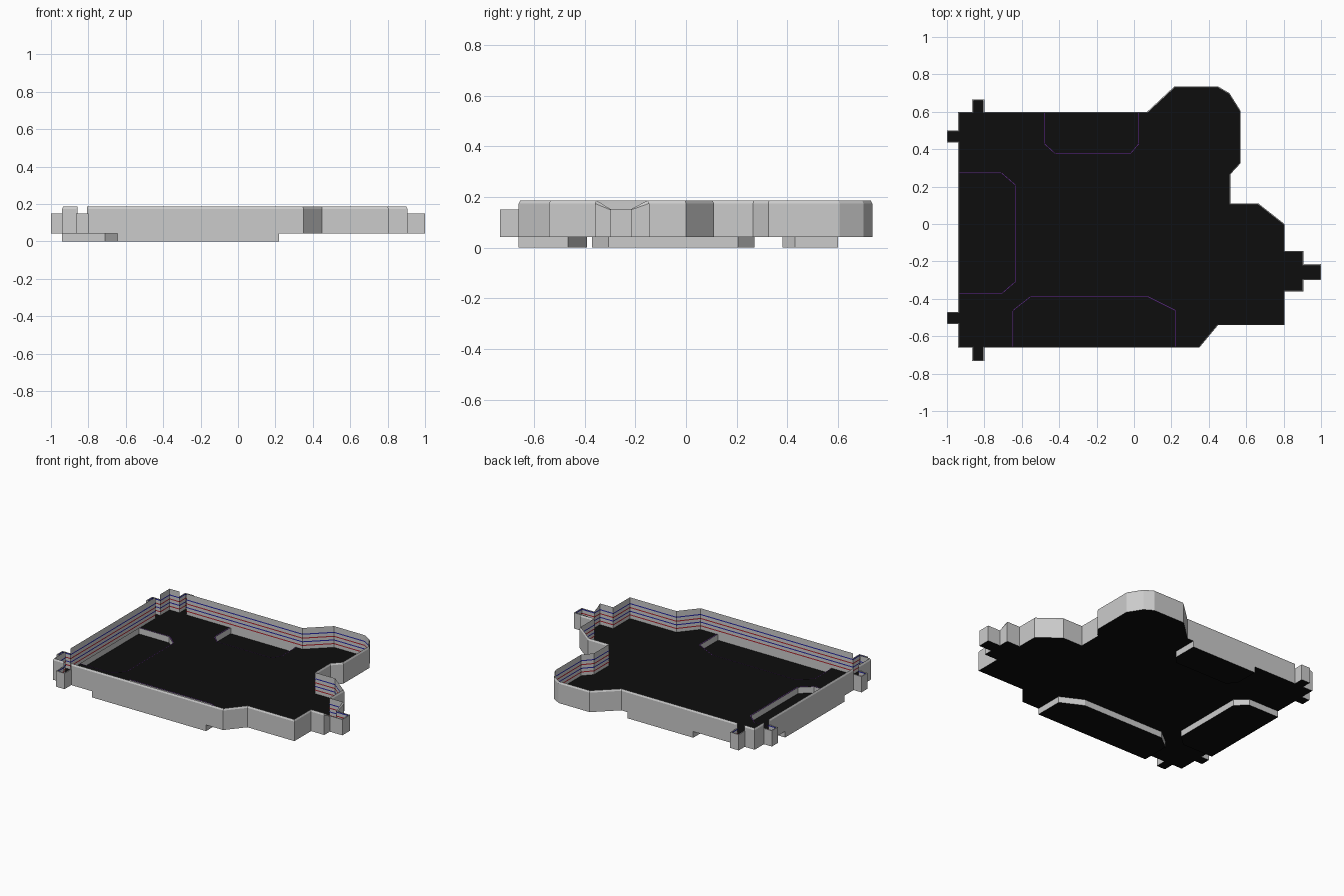
import bpy, bmesh
from mathutils import Vector

if "Cube" in bpy.data.objects:
    bpy.data.objects.remove(bpy.data.objects["Cube"])

DECK, TAB_TOP, SIDE, RIM = 0.042, 0.15, 0.175, 0.187


def material(name, color):
    m = bpy.data.materials.new(name)
    m.diffuse_color = (*color, 1)
    m.use_nodes = True
    m.node_tree.nodes["Principled BSDF"].inputs["Base Color"].default_value = m.diffuse_color
    return m


BLACK = material("black", (0.004, 0.004, 0.004))
BLUE = material("blue", (0.02, 0.02, 0.35))
RED = material("red", (0.4, 0.02, 0.03))
PURPLE = material("purple", (0.12, 0.03, 0.25))


def make(name, faces, mat=None):
    """Object from a list of polygons, each a list of 3D points."""
    bm = bmesh.new()
    for f in faces:
        bm.faces.new([bm.verts.new(p) for p in f])
    bmesh.ops.remove_doubles(bm, verts=bm.verts, dist=0.0002)
    me = bpy.data.meshes.new(name)
    bm.to_mesh(me)
    bm.free()
    ob = bpy.data.objects.new(name, me)
    bpy.context.collection.objects.link(ob)
    if mat:
        me.materials.append(mat)
    return ob


def p3(p, z):
    return (p[0], p[1], z)


def inset(pts, d):
    """Mitred inward offset of a counter-clockwise outline."""
    out = []
    for i, p in enumerate(pts):
        a, b, c = Vector(pts[i - 1]), Vector(p), Vector(pts[(i + 1) % len(pts)])
        u, v = (b - a).normalized(), (c - b).normalized()
        n1, n2 = Vector((-u.y, u.x)), Vector((-v.y, v.x))
        out.append(b + (n1 + n2) * d / max(0.3, 1 + n1.dot(n2)))
    return out


def tab(a, b, out):
    """Small square bay pushed outward between a and b."""
    return [(*a, "tab"), (a[0] + out[0], a[1] + out[1], "tab"),
            (b[0] + out[0], b[1] + out[1], "tab"), (*b, "wall")]


# pockets that drop below the deck, each starting and ending on the outer wall
pockets = {
    "front": [(-.645, -.66), (-.645, -.465), (-.55, -.39), (.07, -.39), (.22, -.465), (.22, -.66)],
    "back": [(.022, .60), (.022, .43), (-.02, .38), (-.42, .38), (-.475, .43), (-.475, .60)],
    "left": [(-.94, .27), (-.71, .27), (-.635, .205), (-.635, -.305), (-.71, -.37), (-.94, -.37)],
}


def pocket(key):
    return [(*p, "pocket") for p in pockets[key]]


def wall(*pts):
    return [(*p, "wall") for p in pts]


# full outline, counter-clockwise
path = (wall((-.94, -.66)) + tab((-.865, -.66), (-.80, -.66), (0, -.073)) + pocket("front")
        + wall((.35, -.66), (.45, -.54), (.805, -.54), (.805, -.36))
        + [(.905, -.36, "down")] + tab((.905, -.30), (.905, -.215), (.095, 0))[:3]
        + [(.905, -.215, "up")]
        + wall((.905, -.145), (.805, -.145), (.805, 0), (.665, .11), (.515, .11), (.515, .265),
               (.57, .325), (.57, .605), (.51, .70), (.45, .735), (.215, .735), (.07, .60))
        + pocket("back") + tab((-.80, .60), (-.865, .60), (0, .065)) + wall((-.94, .60))
        + tab((-.94, .50), (-.94, .435), (-.06, 0)) + pocket("left")
        + tab((-.94, -.47), (-.94, -.535), (-.06, 0)))

# deck with the pocket openings left out
make("deck", [[p3(p, DECK) for p in path]], BLACK)

# pocket floors, sides and coloured edge lines
for key, pts in pockets.items():
    n = len(pts)
    make(key + "_pocket_floor", [[p3(p, 0) for p in pts]], BLACK)
    make(key + "_pocket_sides", [[p3(pts[i - 1], 0), p3(pts[i], 0), p3(pts[i], DECK), p3(pts[i - 1], DECK)]
                                 for i in range(n)])
    line = []
    for i in range(1, n):
        a, b = Vector(pts[i - 1]), Vector(pts[i])
        side = Vector((a.y - b.y, b.x - a.x)).normalized() * 0.005
        line.append([p3(a, DECK + .001), p3(b, DECK + .001), p3(b + side, DECK + .001), p3(a + side, DECK + .001)])
    make(key + "_pocket_edge", line, PURPLE)

# outer wall: outside face, sloping lip and inside face for each edge
ring = [p for p in path if p[2] != "pocket"]
outer = [p[:2] for p in ring]
inner, strip = inset(outer, 0.006), inset(outer, 0.008)
LOW, HIGH = (TAB_TOP, TAB_TOP), (SIDE, RIM)
ends = {"wall": (HIGH, HIGH), "tab": (LOW, LOW), "down": (HIGH, LOW), "up": (LOW, HIGH)}
faces = []
for i, p in enumerate(ring):
    j = (i + 1) % len(ring)
    s, e = ends[p[2]]
    a, b, c, d = outer[i], outer[j], inner[i], inner[j]
    faces += [[p3(a, DECK), p3(b, DECK), p3(b, e[0]), p3(a, s[0])],
              [p3(a, s[0]), p3(b, e[0]), p3(d, e[1]), p3(c, s[1])],
              [p3(c, s[1]), p3(d, e[1]), p3(d, DECK), p3(c, DECK)]]
make("outer_wall", faces)

# coloured stripes around the inside of the wall
for k, z in enumerate((0.142, 0.115, 0.09, 0.065)):
    make(f"inner_stripe_{k + 1}",
         [[p3(strip[i - 1], z), p3(strip[i], z), p3(strip[i], z + .007), p3(strip[i - 1], z + .007)]
          for i in range(len(strip))], RED if k % 2 else BLUE)
